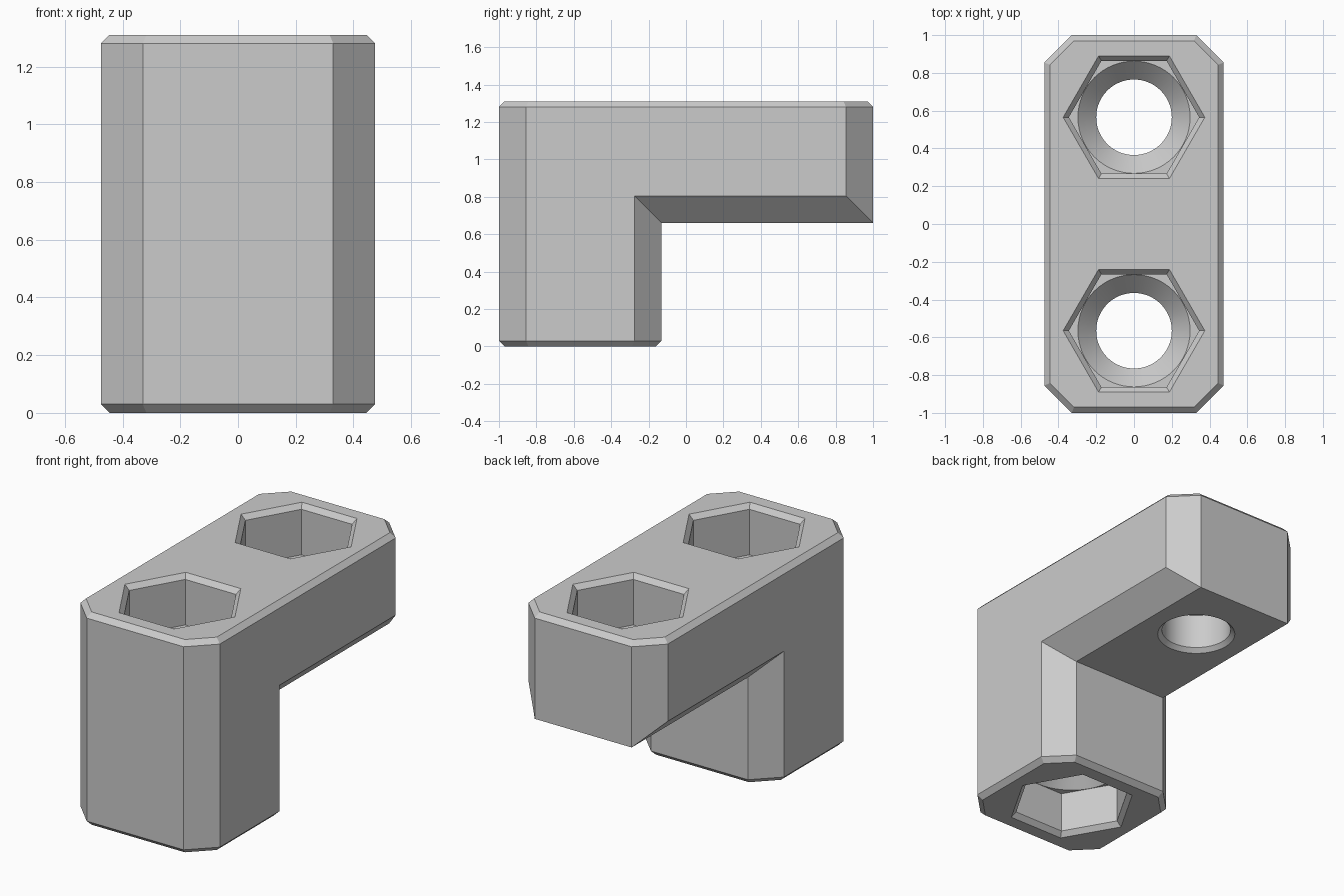
import bpy, bmesh, math

cube = bpy.data.objects.get("Cube")
if cube:
    bpy.data.objects.remove(cube, do_unlink=True)

W, L, H = 0.475, 1.0, 1.31      # half width, half length, height
C, E = 0.145, 0.03              # large corner chamfer, small edge chamfer
ARM_Z, LEG_Y = 0.66, -0.13      # underside of arm, back of leg
HOLE_Y = 0.565
TAN = math.tan(math.pi / 8)

grey = bpy.data.materials.new("light_grey")
grey.use_nodes = True
grey.diffuse_color = (0.6, 0.6, 0.6, 1)
grey.node_tree.nodes["Principled BSDF"].inputs["Base Color"].default_value = (0.6, 0.6, 0.6, 1)


def loft(name, rings):
    """Closed solid through a list of rings with equal point counts."""
    bm = bmesh.new()
    loops = [[bm.verts.new(p) for p in ring] for ring in rings]
    for a, b in zip(loops, loops[1:]):
        for i in range(len(a)):
            j = (i + 1) % len(a)
            bm.faces.new((a[i], a[j], b[j], b[i]))
    bm.faces.new(loops[0])
    bm.faces.new(loops[-1])
    bmesh.ops.recalc_face_normals(bm, faces=bm.faces)
    mesh = bpy.data.meshes.new(name)
    bm.to_mesh(mesh)
    bm.free()
    mesh.materials.append(grey)
    ob = bpy.data.objects.new(name, mesh)
    bpy.context.collection.objects.link(ob)
    return ob


def octagon(d, z):
    """Chamfered rectangle inset evenly by d."""
    w, l, k = W - d, L - d, d * TAN
    x, y = W - C - k, L - C - k
    return [(w, -y, z), (w, y, z), (x, l, z), (-x, l, z),
            (-w, y, z), (-w, -y, z), (-x, -l, z), (x, -l, z)]


def turned(name, y, profile, n):
    """Prism or lathe shape around a vertical axis."""
    return loft(name, [[(r * math.cos(math.tau * i / n), y + r * math.sin(math.tau * i / n), z)
                        for i in range(n)] for r, z in profile])


def cut(target, cutter):
    cutter.hide_render = True
    mod = target.modifiers.new("cut", "BOOLEAN")
    mod.operation = "DIFFERENCE"
    mod.solver = "EXACT"
    mod.object = cutter
    bpy.context.view_layer.objects.active = target
    bpy.ops.object.modifier_apply(modifier=mod.name)
    bpy.data.objects.remove(cutter, do_unlink=True)


# Body block with bevelled rims
body = loft("bracket_body", [octagon(E, 0), octagon(0, E), octagon(0, H - E), octagon(E, H)])


# Space below the arm, flaring outwards at the sides and at the foot
def void_section(side, outer):
    flare = 0.6 - (W - C) if outer else 0
    y, z = LEG_Y - flare, ARM_Z + flare

    def point(d):
        x = 0.6 if outer else W - C - d * TAN
        return (side * x, y - d * (math.sqrt(2) if outer else 1), E - d)

    x = side * (0.6 if outer else W - C)
    return [point(2 * E), point(0), (x, y, z), (x, 2, z), (x, 2, -E)]


cut(body, loft("void_cutter", [void_section(s, o) for s, o in
                               ((-1, True), (-1, False), (1, False), (1, True))]))

# Hexagonal nut pockets, two on top and one under the leg
FLOOR, CEILING = 1.0, 0.28
R, RIM = 0.345, 0.375
for y in (-HOLE_Y, HOLE_Y):
    cut(body, turned("pocket_cutter", y, [(R, FLOOR), (R, H - E), (RIM, H), (RIM + E, H + E)], 6))
cut(body, turned("pocket_cutter", -HOLE_Y, [(RIM + E, -E), (RIM, 0), (R, E), (R, CEILING)], 6))

# Round through holes with funnels into the pockets
BORE, CONE = 0.2, 0.297
top_funnel = [(BORE, FLOOR - 0.1), (CONE, FLOOR), (CONE, FLOOR + 0.1)]
cut(body, turned("leg_hole_cutter", -HOLE_Y,
                 [(CONE, CEILING - 0.1), (CONE, CEILING), (BORE, CEILING + 0.1)] + top_funnel, 64))
cut(body, turned("arm_hole_cutter", HOLE_Y,
                 [(BORE + 0.05, ARM_Z - 0.025), (BORE, ARM_Z + 0.025)] + top_funnel, 64))

bpy.ops.object.select_all(action="DESELECT")
body.select_set(True)
bpy.context.view_layer.objects.active = body
bpy.ops.object.shade_smooth_by_angle(angle=math.radians(20))
